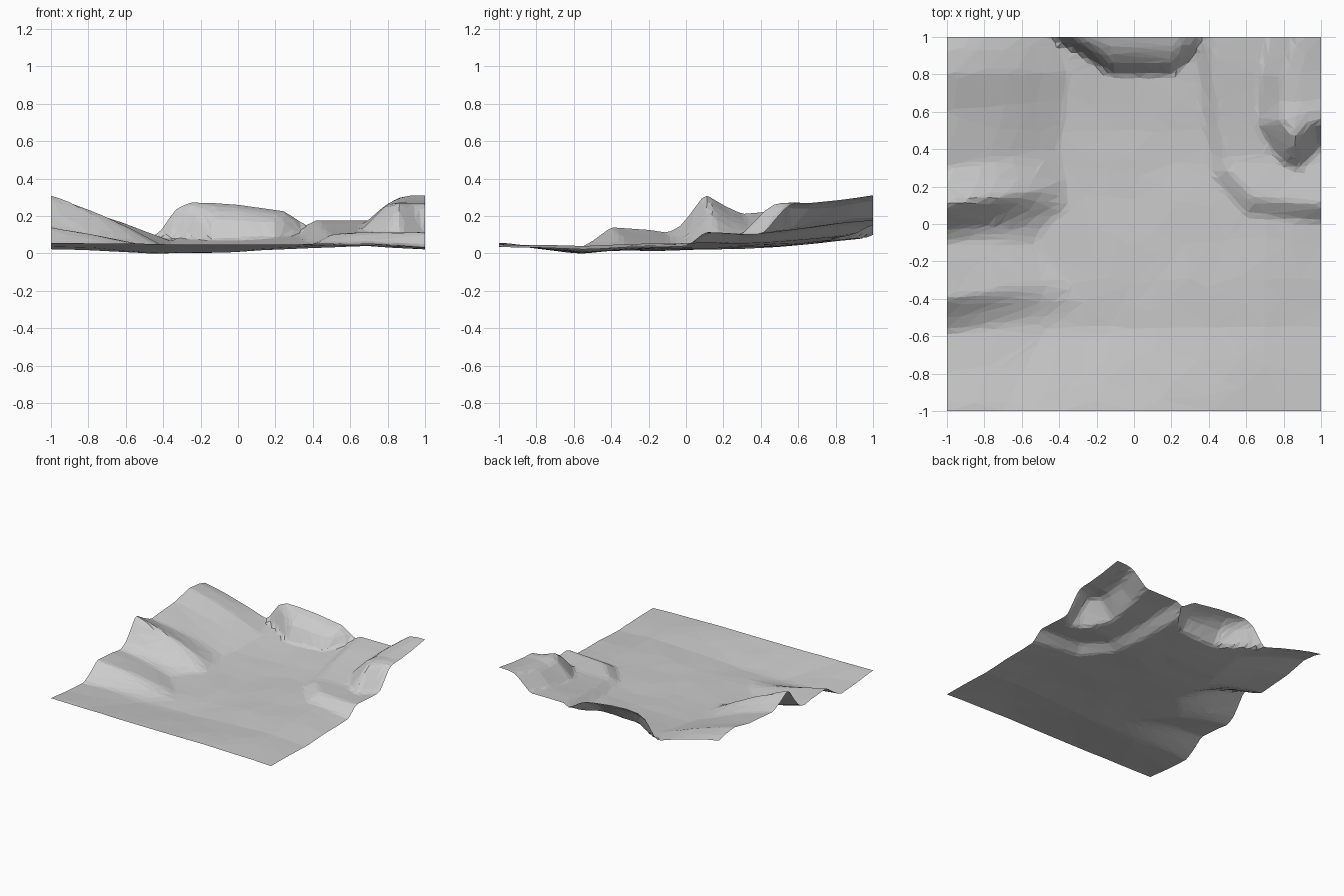
import bpy, bmesh, random
from mathutils import Vector, noise
from mathutils.geometry import intersect_point_line

if "Cube" in bpy.data.objects:
    bpy.data.objects.remove(bpy.data.objects["Cube"])

random.seed(4)


def lerp(x, pts):
    """Piecewise linear profile."""
    if x <= pts[0][0]:
        return pts[0][1]
    for (a, va), (b, vb) in zip(pts, pts[1:]):
        if x <= b:
            return va + (vb - va) * (x - a) / (b - a)
    return pts[-1][1]


def distance(x, y, line):
    """Distance from a point to a foot line."""
    p, best = Vector((x, y, 0)), 9
    for a, b in zip(line, line[1:]):
        a, b = Vector((*a, 0)), Vector((*b, 0))
        t = min(1, max(0, intersect_point_line(p, a, b)[1]))
        best = min(best, (p - a.lerp(b, t)).length)
    return best


# valley floor, with the front edge lifted a little
FLOOR_Y = [(-1, .03), (-.8, .022), (-.55, .012), (-.3, .025), (.3, .035),
           (.5, .045), (.65, .06), (.8, .075), (1, .1)]
FLOOR_X = [(-1, .003), (-.5, -.01), (0, 0), (.4, .022), (.7, .03), (1, .012)]
FRONT = [(-1, .06), (-.2, .053), (.6, .05), (1, .038)]
# left ridges: height along the edge, how far each spur reaches in, and its fall-off
LEFT = [(-1, .06), (-.8, .04), (-.58, .025), (-.5, .07), (-.4, .145), (-.2, .13),
        (-.1, .115), (-.03, .15), (.05, .25), (.1, .32), (.2, .26), (.3, .215),
        (.6, .24), (.8, .28), (.93, .265), (1, .245)]
REACH = [(-1, .3), (-.6, .5), (-.42, .75), (-.1, .45), (.1, .65), (.4, .6), (.8, .65), (1, .58)]
# back bluff: foot line and crest
BLUFF_FOOT = [(-.44, 1), (-.3, .93), (-.12, .8), (.2, .8), (.31, .9), (.36, 1)]
BLUFF_TOP = [(-.44, .1), (-.33, .25), (-.25, .28), (0, .265), (.25, .23), (.35, .16)]
# right shelf and the hill on it
SHELF_FOOT = [(.32, 1.01), (.36, .6), (.42, .25), (.6, .05), (1, .01)]
SHELF_TOP = [(.05, .12), (.35, .105), (.5, .12), (.8, .16), (1, .18)]
HILL_FOOT = [(.66, .52), (.78, .33), (.88, .29), (1, .42)]
HILL_SIDE = [(.52, .66), (.8, .67), (1, .72)]
HILL_LINE = [(.72, 1.01), (.67, .8)] + HILL_FOOT
HILL_TOP = [(.48, .285), (.65, .27), (.8, .285), (1, .315)]


def height(x, y):
    z = lerp(y, FLOOR_Y) + lerp(x, FLOOR_X)
    z += max(0, (-.55 - y) / .45) ** 1.5 * (lerp(x, FRONT) - z)
    # left ridges
    t = max(0, 1 - (x + 1) / lerp(y, REACH))
    ys = y - .15 * (x + 1) * (1 if y < .5 else max(0, 2 - 2 * y))
    z += max(0, lerp(ys, LEFT) - z) * t * (1.25 - .25 * t if y > 0 else 1)
    # back bluff
    foot = lerp(x, BLUFF_FOOT)
    if foot < 1 and y > foot:
        t = (y - foot) / (1 - foot)
        z += max(0, lerp(x, BLUFF_TOP) - z) * lerp(t, [(0, 0), (.3, .55), (.65, .85), (1, 1)])
    # shelf
    if x > .32 and y > lerp(x, SHELF_FOOT):
        d = distance(x, y, SHELF_FOOT)
        z += max(0, lerp(y, SHELF_TOP) - z) * min(1, d / .09)
    # hill
    if x > lerp(y, HILL_SIDE) and y > lerp(x, HILL_FOOT):
        d = distance(x, y, HILL_LINE)
        z += (lerp(y, HILL_TOP) - z) * lerp(d, [(0, 0), (.06, .42), (.13, .9), (.2, 1)])
    return z + .004 * noise.noise(Vector((x * 4, y * 4, 2)))


def soft_height(x, y, r=.018):
    """Average of nearby heights, to round the creases."""
    spots = [(0, 0), (r, 0), (-r, 0), (0, r), (0, -r)]
    clamp = lambda c: max(-1, min(1, c))
    return sum(height(clamp(x + a), clamp(y + b)) for a, b in spots) / 5


# terrain sheet: dense jittered grid, then thinned to irregular facets
bm = bmesh.new()
N = 72
bmesh.ops.create_grid(bm, x_segments=N, y_segments=N, size=1)
step = .3 / N
for v in bm.verts:
    if abs(v.co.x) < .999:
        v.co.x += random.uniform(-step, step)
    if abs(v.co.y) < .999:
        v.co.y += random.uniform(-step, step)
    v.co.z = soft_height(v.co.x, v.co.y)
low = min(v.co.z for v in bm.verts)
for v in bm.verts:
    v.co.z -= low
bmesh.ops.triangulate(bm, faces=bm.faces[:])
me = bpy.data.meshes.new("valley_terrain")
bm.to_mesh(me)
bm.free()
terrain = bpy.data.objects.new("valley_terrain", me)
bpy.context.collection.objects.link(terrain)
dec = terrain.modifiers.new("facets", 'DECIMATE')
dec.ratio = .09
